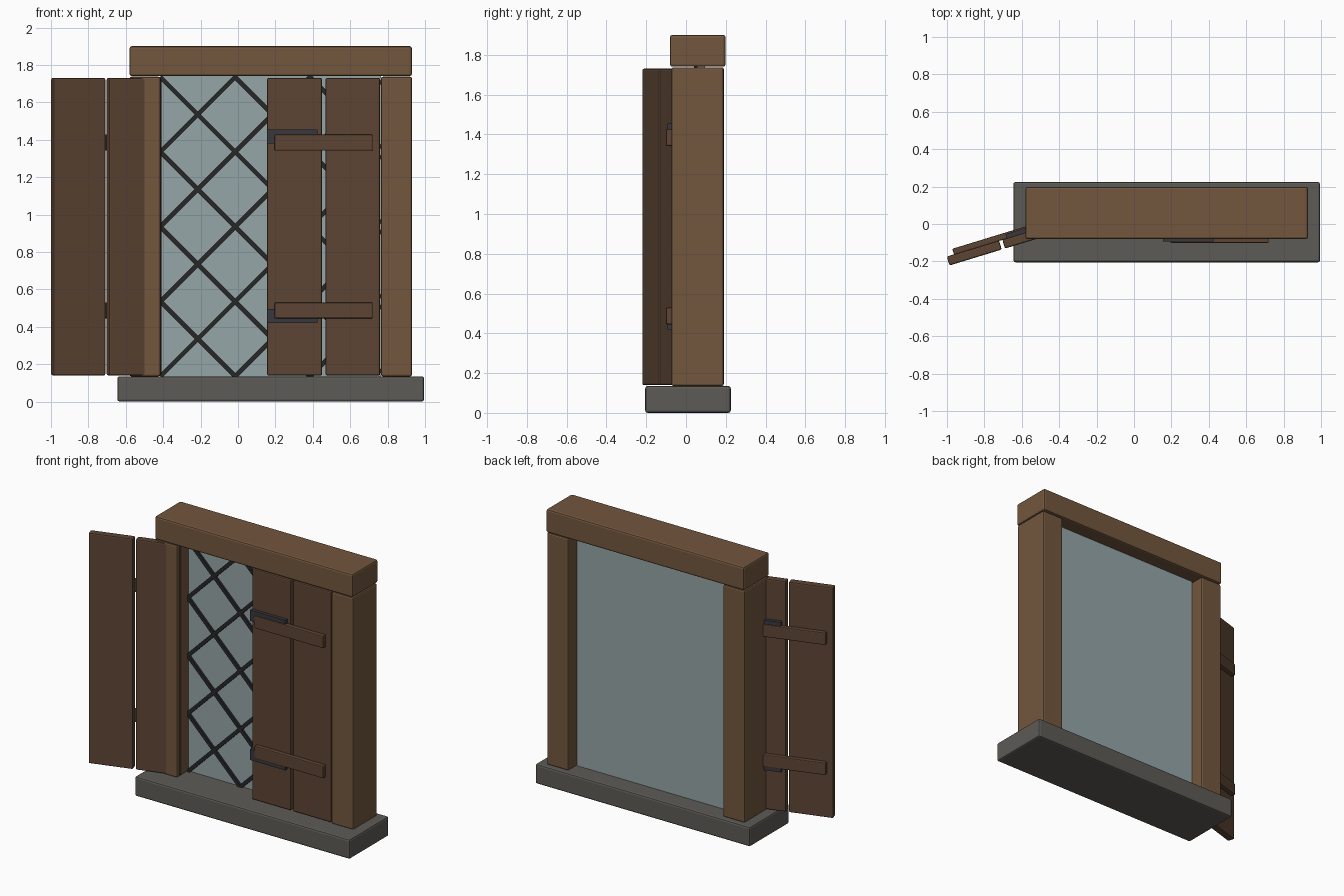
import bpy
from math import radians, hypot, atan2
from mathutils import Matrix, Vector

if "Cube" in bpy.data.objects:
    bpy.data.objects.remove(bpy.data.objects["Cube"])


def material(name, rgb):
    m = bpy.data.materials.new(name)
    m.diffuse_color = (*rgb, 1)
    m.use_nodes = True
    m.node_tree.nodes["Principled BSDF"].inputs["Base Color"].default_value = m.diffuse_color
    return m


OAK = material("oak", (0.17, 0.094, 0.048))
DARK_OAK = material("dark_oak", (0.108, 0.058, 0.033))
STONE = material("stone", (0.11, 0.104, 0.092))
GLASS = material("glass", (0.30, 0.38, 0.39))
LEAD = material("lead", (0.02, 0.02, 0.022))
IRON = material("iron", (0.04, 0.04, 0.047))


def box(name, lo, hi, mat, bevel=0.0, xf=Matrix()):
    """Box between two corners, optionally bevelled and placed by xf."""
    lo, hi = Vector(lo), Vector(hi)
    bpy.ops.mesh.primitive_cube_add(size=1)
    ob = bpy.context.object
    ob.name = name
    ob.data.transform(Matrix.Diagonal((*(hi - lo), 1)))
    ob.matrix_world = xf @ Matrix.Translation((lo + hi) / 2)
    ob.data.materials.append(mat)
    if bevel:
        b = ob.modifiers.new("bevel", 'BEVEL')
        b.width, b.segments = bevel, 2
    return ob


# Opening inside the frame
X0, X1, Z0, Z1 = -0.415, 0.765, 0.135, 1.74

# Frame: stone sill, two posts and the lintel
box("sill", (-0.645, -0.205, 0), (0.995, 0.225, Z0), STONE, 0.012)
box("left_post", (-0.58, -0.073, Z0), (X0, 0.19, Z1 - 0.003), OAK, 0.01)
box("right_post", (X1, -0.073, Z0), (0.93, 0.19, Z1 - 0.003), OAK, 0.01)
box("lintel", (-0.58, -0.081, Z1), (0.93, 0.199, 1.9), OAK, 0.012)

# Glass pane
box("glass_pane", (X0, 0.055, Z0), (X1, 0.095, Z1), GLASS)

# Diagonal lead lattice, every bar clipped to the opening
PITCH, W = 0.4, 0.012
for s in (1, -1):
    for k in range(-4, 9):
        c = Z0 + k * PITCH                    # height where the bar meets X0
        ends = sorted((X0 + s * (z - c)) for z in (Z0, Z1))
        a, b = max(X0, ends[0]), min(X1, ends[1])
        if b - a < 0.03:
            continue
        p = Vector((a, 0.05, c + s * (a - X0)))
        q = Vector((b, 0.05, c + s * (b - X0)))
        d = q - p
        xf = Matrix.Translation((p + q) / 2) @ Matrix.Rotation(-atan2(d.z, d.x), 4, 'Y')
        h = hypot(d.x, d.z) / 2
        box("lead_bar", (-h, -0.01, -W), (h, 0.01, W), LEAD, 0, xf)


def shutter(side, xf):
    """Two planks joined by two battens, each with an iron hinge strap."""
    for a, b in ((0, 0.295), (0.313, 0.605)):
        box(side + "_shutter_plank", (a, -0.025, 0.14), (b, 0.025, 1.73), DARK_OAK, 0.008, xf)
    for bz, hz in ((0.445, 0.42), (1.342, 1.38)):
        box(side + "_shutter_batten", (0.04, -0.056, bz), (0.565, -0.023, bz + 0.085), DARK_OAK, 0.006, xf)
        box(side + "_hinge_strap", (0, -0.048, hz), (0.27, -0.023, hz + 0.075), IRON, 0, xf)


# Closed right shutter and the left one swung open
shutter("right", Matrix.Translation((0.155, -0.045, 0)))
shutter("left", Matrix.Translation((X0, -0.021, 0)) @ Matrix.Rotation(radians(197), 4, 'Z'))
